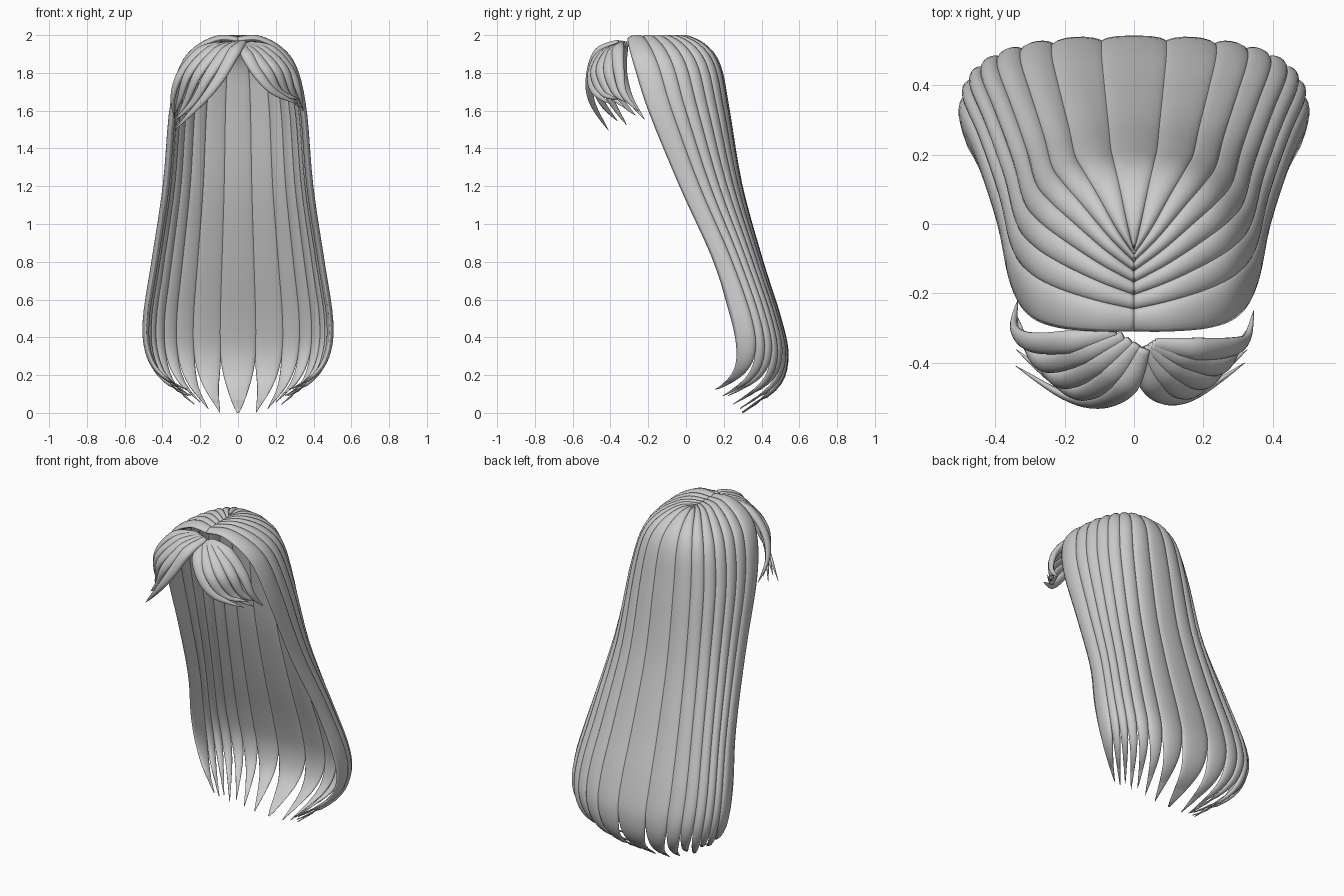
import bpy, bmesh, math
from mathutils import Vector

if "Cube" in bpy.data.objects:
    bpy.data.objects.remove(bpy.data.objects["Cube"])


def catmull(pts, t):
    """Point on a smooth curve through pts, t in 0..1."""
    n = len(pts) - 1
    f = min(max(t, 0), 1) * n
    i = min(int(f), n - 1)
    f -= i
    p = [pts[min(max(i + k, 0), n)] for k in (-1, 0, 1, 2)]
    return [0.5 * (2 * b + (c - a) * f + (2 * a - 5 * b + 4 * c - d) * f * f
                   + (3 * b - a - 3 * c + d) * f ** 3) for a, b, c, d in zip(*p)]


def loft(name, rings):
    """Closed smooth skin through equal-sized rings."""
    bm = bmesh.new()
    vs = [[bm.verts.new(p) for p in r] for r in rings]
    n = len(vs[0])
    for a, b in zip(vs, vs[1:]):
        for j in range(n):
            bm.faces.new((a[j], a[(j + 1) % n], b[(j + 1) % n], b[j]))
    bm.faces.new(vs[0])
    bm.faces.new(vs[-1])
    bmesh.ops.recalc_face_normals(bm, faces=bm.faces)
    for f in bm.faces:
        f.smooth = True
    me = bpy.data.meshes.new(name)
    bm.to_mesh(me)
    bm.free()
    ob = bpy.data.objects.new(name, me)
    bpy.context.collection.objects.link(ob)
    return ob


# Overall hair envelope, root to tip: height, half width, front y, back y, squareness
ENV = [(1.972, .0, -.31, -.08, .72), (1.98, .10, -.31, .0, .72), (1.925, .215, -.30, .105, .72),
       (1.82, .295, -.27, .17, .7), (1.6, .345, -.20, .212, .68), (1.2, .38, -.035, .28, .62),
       (.8, .44, .145, .39, .52), (.5, .485, .23, .485, .45), (.3, .475, .235, .525, .45),
       (.14, .41, .19, .48, .5), (.0, .27, .11, .30, .6)]


def power(v, p=.72):
    return math.copysign(abs(v) ** p, v)


def envelope(u, s):
    """u: 0 at the back, +-1 at the front edges; s: root to tip."""
    z, hw, yf, yb, p = catmull(ENV, s)
    a = u * math.pi / 2
    z += .13 * u * u * max(0, (s - .65) / .35) ** 2
    return Vector((hw * power(math.sin(a)), yf + (yb - yf) * power(max(0, math.cos(a)), p), z))


def normal(u, s):
    e = .012
    du = envelope(min(u + e, 1), s) - envelope(max(u - e, -1), s)
    ds = envelope(u, min(s + e, 1)) - envelope(u, max(s - e, 0))
    return ds.cross(du).normalized()


# Lens cross-section: (across, out)
LENS = [(math.cos(k * math.pi / 8), math.sin(k * math.pi / 8)) for k in range(16)]


def long_strand(name, u0, u1, lift=0):
    pad = (u1 - u0) * .06
    u0, u1 = max(-1, u0 - pad), min(1, u1 + pad)
    mid, half = (u0 + u1) / 2, (u1 - u0) / 2
    rings = []
    for i in range(45):
        s = i / 44
        taper = 1 if s < .66 else max(.03, 1 - ((s - .66) / .34) ** 2.8)
        ring = []
        for c, h in LENS:
            u = mid + half * c * taper
            p, n = envelope(u, s), normal(u, s)
            if n.length < .5:
                n = Vector((0, 0, 1))
            if n.dot(p - Vector((0, catmull(ENV, s)[2], catmull(ENV, s)[0] - .2))) < 0:
                n = -n
            out = h * (.02 if h > 0 else .016) * max(taper, .15)
            p = p + n * out
            p.z += lift * max(0, (s - .7) / .3)
            ring.append(p)
        rings.append(ring)
    loft(name, rings)


# Long hair: one centre back lock and mirrored locks around to the front edge
BOUNDS = [.065, .24, .39, .53, .66, .78, .89, 1.0]
LIFT = [.0, .01, .03, .0, .025, .0, .01]
long_strand("back_centre_lock", -.065, .065)
for k, (a, b) in enumerate(zip(BOUNDS, BOUNDS[1:])):
    long_strand(f"right_lock_{k}", a, b, LIFT[k])
    long_strand(f"left_lock_{k}", -b, -a, LIFT[k])


def fringe_strand(name, path, width):
    pts = [Vector(catmull(path, i / 24)) for i in range(25)]
    rings = []
    for i, p in enumerate(pts):
        s = i / 24
        t = (pts[min(i + 1, 24)] - pts[max(i - 1, 0)]).normalized()
        n = p - Vector((0, -.22, 1.65))
        n = (n - t * n.dot(t)).normalized()
        side = t.cross(n)
        w = width * min(1, .45 + 2.2 * s) * max(.04, 1 - s ** 2.6)
        rings.append([p + side * c * w + n * h * w * .65 for c, h in LENS])
    loft(name, rings)


# Swept fringe: each side blends from an outer lock to an inner lock
LEFT = ([(-.05, -.315, 1.955), (-.19, -.34, 1.92), (-.30, -.34, 1.80), (-.345, -.30, 1.67), (-.335, -.22, 1.56)],
        [(.03, -.36, 1.965), (-.02, -.465, 1.91), (-.10, -.51, 1.77), (-.20, -.495, 1.64), (-.34, -.41, 1.50)])
RIGHT = ([(.06, -.345, 1.955), (.18, -.36, 1.92), (.28, -.355, 1.81), (.325, -.33, 1.69), (.345, -.25, 1.60)],
         [(.02, -.36, 1.95), (.05, -.46, 1.89), (.11, -.50, 1.79), (.19, -.485, 1.70), (.32, -.40, 1.64)])
for label, (outer, inner) in (("left", LEFT), ("right", RIGHT)):
    for k in range(5):
        f = k / 4
        path = [tuple(a + (b - a) * f for a, b in zip(p, q)) for p, q in zip(outer, inner)]
        x, y, z = path[-1]
        path[-1] = (x, y, z + (.03 if k % 2 else -.005))
        bulge = .05 * f * (1 - f)
        path[2] = (path[2][0] * (1 + bulge * 4), path[2][1] - bulge * 2, path[2][2] + bulge)
        fringe_strand(f"{label}_fringe_{k}", path, .036)
